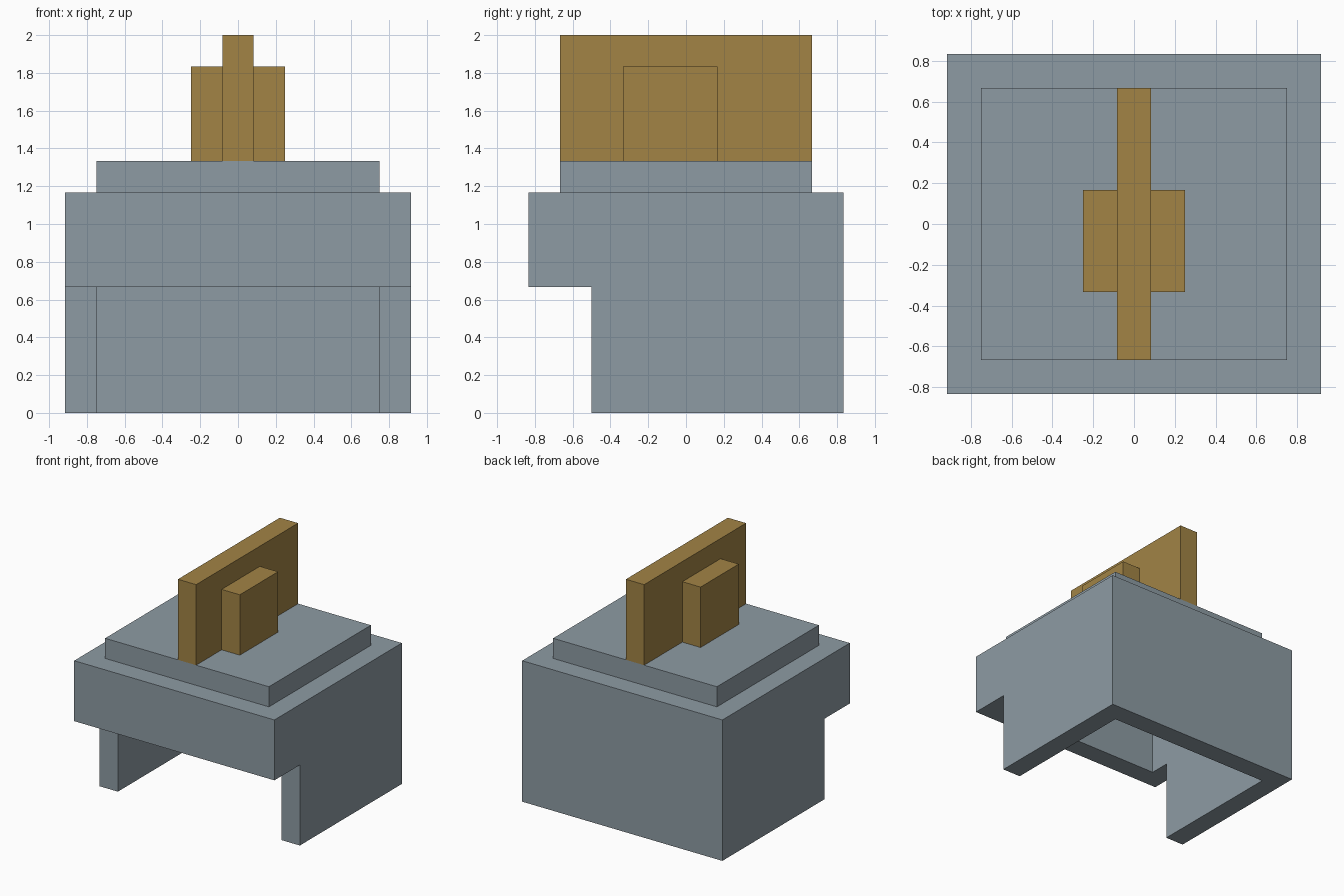
import bpy
from mathutils import Vector

if "Cube" in bpy.data.objects:
    bpy.data.objects.remove(bpy.data.objects["Cube"])

U = 1 / 6  # every part sits on this module


def make_material(name, rgb):
    mat = bpy.data.materials.new(name)
    mat.use_nodes = True
    mat.diffuse_color = (*rgb, 1)
    mat.node_tree.nodes["Principled BSDF"].inputs["Base Color"].default_value = (*rgb, 1)
    return mat


def box(name, low, high, mat=None):
    """Box between two corners given in modules."""
    low, high = Vector(low) * U, Vector(high) * U
    bpy.ops.mesh.primitive_cube_add(size=1, location=(low + high) / 2)
    obj = bpy.context.object
    obj.name = obj.data.name = name
    obj.scale = high - low
    bpy.ops.object.transform_apply(location=False, rotation=False, scale=True)
    if mat:
        obj.data.materials.append(mat)
    return obj


def carve(target, cutter):
    """Subtract the cutter and discard it."""
    cutter.hide_render = True
    mod = target.modifiers.new("carve", "BOOLEAN")
    mod.operation, mod.solver, mod.object = "DIFFERENCE", "EXACT", cutter
    bpy.context.view_layer.objects.active = target
    bpy.ops.object.modifier_apply(modifier=mod.name)
    bpy.data.objects.remove(cutter)


steel = make_material("steel grey", (0.27, 0.33, 0.37))
gold = make_material("dull gold", (0.36, 0.23, 0.06))

# Hollow shell: one-module walls, open below, with the face opening under the brow
shell = box("helmet_shell", (-5.5, -5, 0), (5.5, 5, 7), steel)
carve(shell, box("hollow_cutter", (-4.5, -4, -1), (4.5, 4, 8)))
carve(shell, box("face_cutter", (-6, -6, -1), (6, -3, 4)))

# Raised crown plate closing the top
box("crown_plate", (-4.5, -4, 7), (4.5, 4, 8), steel)

# Crest fin and the shorter block on each side of it
box("crest_fin", (-0.5, -4, 8), (0.5, 4, 12), gold)
for side, x in (("right", -1.5), ("left", 0.5)):
    box(side + "_crest_block", (x, -2, 8), (x + 1, 1, 11), gold)
